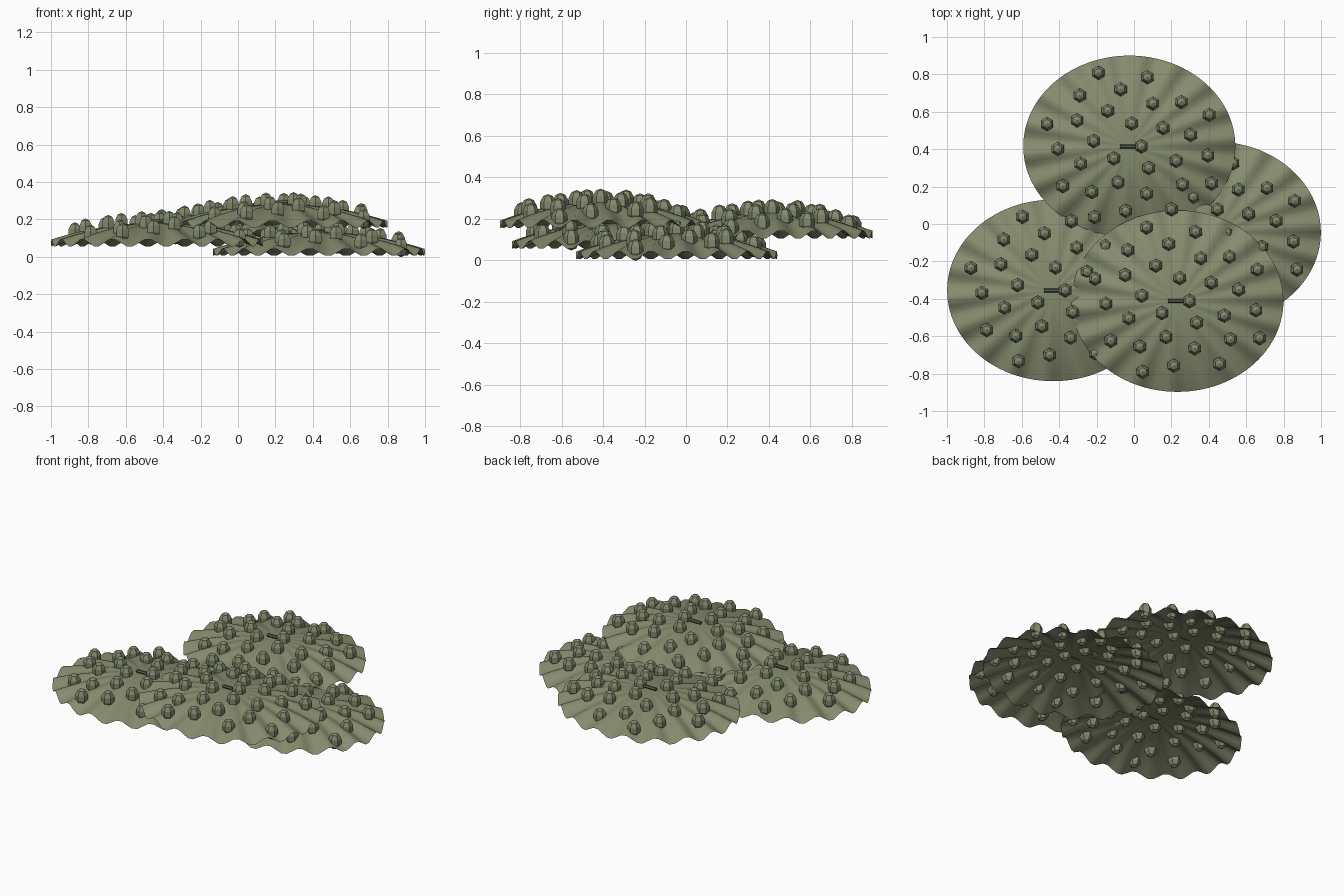
import bpy, bmesh, math
from mathutils import Matrix, Vector

if "Cube" in bpy.data.objects:
    bpy.data.objects.remove(bpy.data.objects["Cube"])

RX, SQUASH = 0.567, 0.856      # pad half width and y/x ratio
RIM, DOME = 0.024, 0.108       # rim height and dome rise
WAVES, AMP = 18, 0.021         # rim ruffles
GOLDEN = math.radians(137.508)


def material(name, col):
    m = bpy.data.materials.new(name)
    m.diffuse_color = (*col, 1)
    m.use_nodes = True
    m.node_tree.nodes["Principled BSDF"].inputs["Base Color"].default_value = m.diffuse_color
    return m


leaf = material("leaf_green", (0.235, 0.26, 0.155))
wart = material("wart_green", (0.22, 0.25, 0.15))
dark = material("stem_dark", (0.10, 0.11, 0.08))


def height(t, a):
    return RIM + DOME * (1 - t * t) + AMP * t * t * math.sin(WAVES * a)


def finish(bm, name, loc, mat, smooth):
    me = bpy.data.meshes.new(name)
    bmesh.ops.recalc_face_normals(bm, faces=bm.faces) if not smooth else None
    for f in bm.faces:
        f.smooth = smooth
    bm.to_mesh(me)
    bm.free()
    me.materials.append(mat)
    ob = bpy.data.objects.new(name, me)
    ob.location = loc
    bpy.context.collection.objects.link(ob)
    return ob


# Ruffled domed sheet made of concentric rings
def pad_sheet(name, loc, segs=108, rings=12):
    bm = bmesh.new()
    hub = bm.verts.new((0, 0, height(0, 0)))
    prev = None
    for r in range(1, rings + 1):
        t = r / rings
        ring = []
        for i in range(segs):
            a = 2 * math.pi * i / segs
            ring.append(bm.verts.new((RX * t * math.cos(a),
                                      RX * SQUASH * t * math.sin(a), height(t, a))))
        for i in range(segs):
            j = (i + 1) % segs
            if prev:
                bm.faces.new((prev[i], ring[i], ring[j], prev[j]))
            else:
                bm.faces.new((hub, ring[i], ring[j]))
        prev = ring
    finish(bm, name, loc, leaf, True)


# Six-sided bumps laid out in a sunflower spiral
def pad_bumps(name, loc, count=30):
    bm = bmesh.new()
    for i in range(count):
        r = 0.0915 * math.sqrt(i + 0.5)
        a = -i * GOLDEN
        p = Vector((r * math.cos(a), SQUASH * r * math.sin(a), height(r / RX, a) + 0.012))
        mat = Matrix.Translation(p) @ Matrix.Diagonal((0.04, 0.04, 0.053, 1))
        bmesh.ops.create_uvsphere(bm, u_segments=6, v_segments=5, radius=1, matrix=mat)
    finish(bm, name, loc, wart, False)


# Short stem lying on the crown of the pad
def pad_stem(name, loc):
    bm = bmesh.new()
    mat = Matrix.Translation((0.005, 0, height(0, 0) + 0.008)) @ Matrix.Rotation(math.pi / 2, 4, 'Y')
    bmesh.ops.create_cone(bm, cap_ends=True, segments=6, radius1=0.011, radius2=0.011,
                          depth=0.11, matrix=mat)
    finish(bm, name, loc, dark, False)


# Four overlapping pads, each stacked a little higher
pads = {
    "right": (0.432, -0.045, 0.0),
    "left": (-0.432, -0.355, 0.05),
    "back": (-0.025, 0.415, 0.10),
    "front": (0.232, -0.412, 0.15),
}
for side, loc in pads.items():
    pad_sheet(side + "_pad", loc)
    pad_bumps(side + "_pad_bumps", loc)
    pad_stem(side + "_pad_stem", loc)
